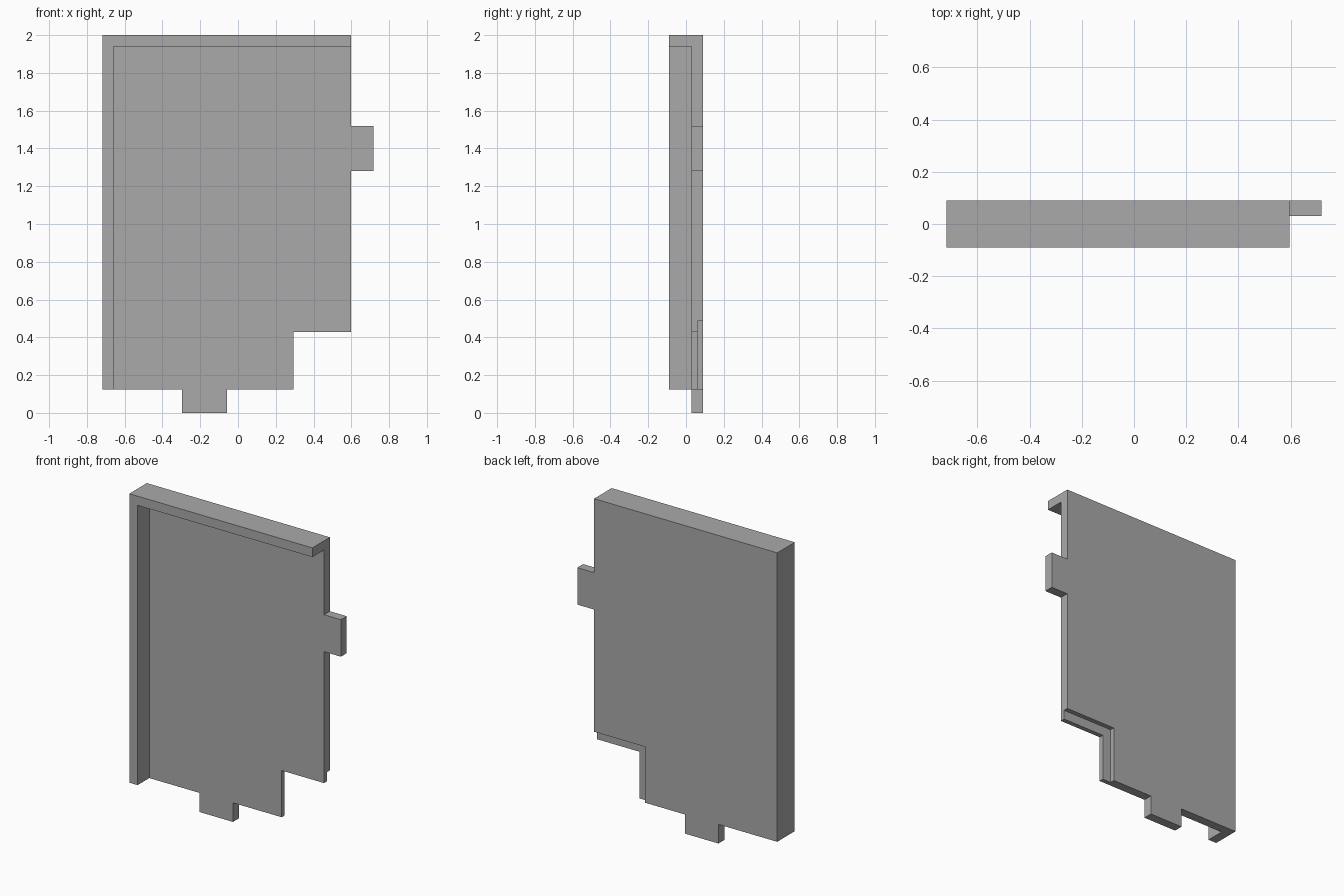
import bpy
import bmesh

if "Cube" in bpy.data.objects:
    bpy.data.objects.remove(bpy.data.objects["Cube"], do_unlink=True)

grey = bpy.data.materials.new("plain grey")
grey.use_nodes = True
colour = (0.4, 0.4, 0.4, 1)
grey.diffuse_color = colour
grey.node_tree.nodes["Principled BSDF"].inputs["Base Color"].default_value = colour

# Main dimensions
LEFT, RIGHT, TAB_END = -0.718, 0.597, 0.718
BOTTOM, TOP = 0.124, 2.0
FRONT, FLOOR, MID, BACK = -0.09, 0.03, 0.06, 0.09
WALL = 0.06
NOTCH_X, NOTCH_Z = 0.293, 0.427


def slab(name, outline, y0, y1):
    """Extrude an x-z outline from y0 to y1."""
    bm = bmesh.new()
    face = bm.faces.new([bm.verts.new((x, y0, z)) for x, z in outline])
    result = bmesh.ops.extrude_face_region(bm, geom=[face])
    moved = [v for v in result["geom"] if isinstance(v, bmesh.types.BMVert)]
    bmesh.ops.translate(bm, vec=(0, y1 - y0, 0), verts=moved)
    bmesh.ops.recalc_face_normals(bm, faces=bm.faces)
    mesh = bpy.data.meshes.new(name)
    bm.to_mesh(mesh)
    bm.free()
    mesh.materials.append(grey)
    obj = bpy.data.objects.new(name, mesh)
    bpy.context.collection.objects.link(obj)
    return obj


# Flat panel with a corner notch, a bottom tab and a side tab
panel = slab("panel", [
    (LEFT, BOTTOM), (-0.296, BOTTOM), (-0.296, 0), (-0.057, 0), (-0.057, BOTTOM),
    (NOTCH_X, BOTTOM), (NOTCH_X, NOTCH_Z), (RIGHT, NOTCH_Z),
    (RIGHT, 1.28), (TAB_END, 1.28), (TAB_END, 1.52), (RIGHT, 1.52),
    (RIGHT, TOP), (LEFT, TOP)], FLOOR, BACK)

# Half-depth rebate around the notch on the back
x0, z1 = NOTCH_X - WALL, NOTCH_Z + WALL
cutter = slab("rebate_cutter", [(x0, 0), (1, 0), (1, z1), (x0, z1)], MID, BACK + 0.1)
cutter.hide_render = True
cutter.hide_viewport = False
cut = panel.modifiers.new("rebate", "BOOLEAN")
cut.operation = "DIFFERENCE"
cut.solver = "EXACT"
cut.object = cutter
bpy.context.view_layer.objects.active = panel
bpy.ops.object.modifier_apply(modifier=cut.name)
bpy.data.objects.remove(cutter, do_unlink=True)

# Raised rim along the top and one side
slab("rim", [
    (LEFT, BOTTOM), (LEFT + WALL, BOTTOM), (LEFT + WALL, TOP - WALL),
    (RIGHT, TOP - WALL), (RIGHT, TOP), (LEFT, TOP)], FRONT, FLOOR)
